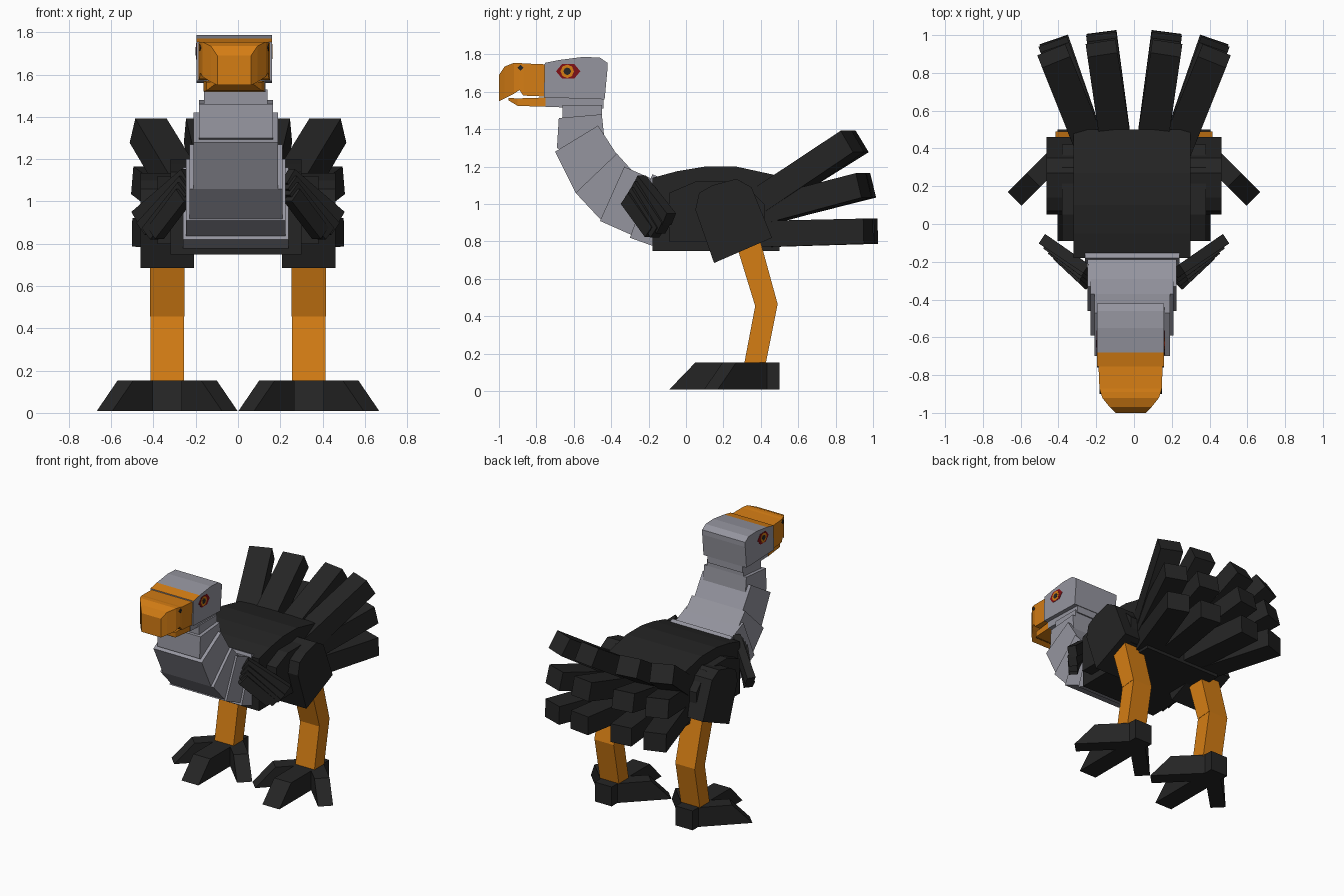
import bpy, bmesh, math
from mathutils import Vector

cube = bpy.data.objects.get("Cube")
if cube:
    bpy.data.objects.remove(cube, do_unlink=True)


def material(name, rgb):
    m = bpy.data.materials.new(name)
    m.use_nodes = True
    m.diffuse_color = (*rgb, 1)
    m.node_tree.nodes["Principled BSDF"].inputs["Base Color"].default_value = (*rgb, 1)
    return m


BLACK = material("charcoal", (0.018, 0.018, 0.018))
GREY = material("skin grey", (0.30, 0.30, 0.345))
ORANGE = material("orange", (0.66, 0.205, 0.007))
RED = material("dark red", (0.22, 0.005, 0.008))


def rings_to_object(name, rings, *mats):
    """Skin a row of matching point loops and cap both ends."""
    bm = bmesh.new()
    loops = [[bm.verts.new(p) for p in ring] for ring in rings]
    n = len(loops[0])
    for a, b in zip(loops, loops[1:]):
        for i in range(n):
            j = (i + 1) % n
            bm.faces.new((a[i], a[j], b[j], b[i]))
    bm.faces.new(loops[0])
    bm.faces.new(loops[-1])
    bmesh.ops.recalc_face_normals(bm, faces=bm.faces)
    me = bpy.data.meshes.new(name)
    bm.to_mesh(me)
    bm.free()
    for m in mats:
        me.materials.append(m)
    ob = bpy.data.objects.new(name, me)
    bpy.context.collection.objects.link(ob)
    return ob


def prism(name, profile, x, half, *mats):
    """Side profile of (y, z) points extruded across x."""
    return rings_to_object(name, [[(x + s * half, y, z) for y, z in profile] for s in (-1, 1)], *mats)


def loft(name, stations, x, mat):
    """Rectangular sections along y: (y, half width, top, bottom)."""
    return rings_to_object(name, [[(x - w, y, b), (x + w, y, b), (x + w, y, t), (x - w, y, t)]
                                  for y, w, t, b in stations], mat)


def beam(name, start, end, size0, size1, mat):
    """Tapered box between two points; sizes are (width, height)."""
    a, b = Vector(start), Vector(end)
    d = (b - a).normalized()
    side = d.cross(Vector((0, 0, 1))).normalized()
    up = side.cross(d)
    rings = []
    for p, (w, h) in ((a, size0), (b, size1)):
        rings.append([p + side * w / 2 * i + up * h / 2 * j
                      for i, j in ((-1, -1), (1, -1), (1, 1), (-1, 1))])
    return rings_to_object(name, rings, mat)


def disc(name, x, y, z, ry, rz, sides, thick, mat):
    """Thin polygon plate facing sideways."""
    pts = [(y + ry * math.cos(math.tau * i / sides), z + rz * math.sin(math.tau * i / sides))
           for i in range(sides)]
    return prism(name, pts, x, thick, mat)


# Body and flanks
prism("body", [(-.18, .75), (-.18, 1.14), (-.05, 1.175), (.1, 1.2), (.27, 1.2),
               (.5, 1.15), (.5, .75)], -.01, .31, BLACK)
prism("flanks", [(-.09, .8), (-.09, 1.06), (.05, 1.12), (.3, 1.12), (.42, 1.0), (.42, .8)],
      0, .38, BLACK)

# Neck: overlapping blocks curving up to the head
neck = [
    (.25, [(-.30, .82), (-.16, .77), (-.05, 1.10), (-.18, 1.16)]),
    (.235, [(-.46, .91), (-.28, .83), (-.17, 1.13), (-.33, 1.20)]),
    (.22, [(-.59, 1.06), (-.45, .91), (-.28, 1.17), (-.37, 1.27)]),
    (.20, [(-.70, 1.28), (-.59, 1.06), (-.36, 1.25), (-.47, 1.42)]),
    (.175, [(-.69, 1.30), (-.60, 1.25), (-.43, 1.29), (-.45, 1.48), (-.68, 1.46)]),
    (.15, [(-.66, 1.44), (-.45, 1.44), (-.45, 1.53), (-.66, 1.53)]),
]
for i, (half, profile) in enumerate(neck):
    prism(f"neck_block_{i + 1}", profile, -.01, half, GREY)

# Head with an orange brow face above the beak
prism("jaw", [(-.75, 1.52), (-.44, 1.51), (-.44, 1.575), (-.75, 1.575)], -.015, .145, GREY)
head = prism("head", [(-.76, 1.57), (-.755, 1.755), (-.68, 1.77), (-.55, 1.787), (-.46, 1.783),
                      (-.42, 1.755), (-.42, 1.72), (-.435, 1.56)], -.018, .178, GREY, ORANGE)
for f in head.data.polygons:
    if f.center.y < -.69 and f.normal.z > .5:
        f.material_index = 1

# Beak
loft("upper_beak", [(-.75, .17, 1.747, 1.575), (-.87, .165, 1.752, 1.58), (-.89, .16, 1.755, 1.61),
                    (-.92, .15, 1.755, 1.59), (-.97, .11, 1.735, 1.565), (-1.0, .08, 1.69, 1.55)],
     -.018, ORANGE)
loft("lower_beak", [(-.74, .145, 1.57, 1.52), (-.90, .13, 1.565, 1.525), (-.95, .09, 1.567, 1.555)],
     -.018, ORANGE)

for s, side in ((1, "left"), (-1, "right")):
    # Eyes and nostrils
    x = -.018 + s * .178
    disc(f"{side}_eye_rim", x, -.63, 1.71, .065, .045, 6, .002, RED)
    disc(f"{side}_eye_iris", x, -.635, 1.71, .036, .036, 8, .003, ORANGE)
    disc(f"{side}_eye_pupil", x, -.635, 1.71, .02, .02, 8, .004, BLACK)
    disc(f"{side}_nostril", -.018 + s * .161, -.885, 1.728, .016, .016, 4, .004, BLACK)

    # Legs
    prism(f"{side}_thigh", [(.15, .685), (.05, .97), (.07, 1.06), (.14, 1.1), (.27, 1.135),
                            (.35, 1.09), (.46, .82)], s * .335, .127, BLACK)
    prism(f"{side}_upper_leg", [(.27, .78), (.37, .455), (.49, .465), (.39, .83)],
          s * .335, .081, ORANGE)
    prism(f"{side}_lower_leg", [(.37, .455), (.31, .14), (.425, .14), (.49, .465)],
          s * .335, .079, ORANGE)

    # Foot: three toes with sloped tips, the middle one reaching back as the heel
    toe = [(0, .008), (0, .153), (-.28, .153), (-.42, .008)]
    prism(f"{side}_middle_toe", [(.5, .008), (.5, .153), (.05, .153), (-.09, .008)],
          s * .335, .07, BLACK)
    for turn, label in ((1, "outer"), (-1, "inner")):
        ob = prism(f"{side}_{label}_toe", toe, 0, .052, BLACK)
        ob.location = (s * .335, .43, 0)
        ob.rotation_euler.z = s * turn * math.radians(45)

    # Wing: fan of four short feathers
    for i in range(4):
        t = i / 3
        beam(f"{side}_wing_feather_{i + 1}",
             (s * (.235 + .02 * t), -.25 - .06 * t, 1.12 - .09 * t),
             (s * (.47 - .08 * t), -.09 - .09 * t, .92 - .07 * t - .03 * math.sin(math.pi * t)),
             (.055, .08), (.06, .075), BLACK)

    # Tail: three layers of spreading feathers
    layers = (("top", 1.02, 1.335, .90), ("middle", .96, 1.10, .96), ("bottom", .84, .855, .985))
    for label, z0, z1, y1 in layers:
        for name, x0, x1, dy in (("inner", .095, .172, .03), ("outer", .235, .425, -.01)):
            beam(f"{side}_{label}_{name}_tail_feather", (s * x0, .42, z0), (s * x1, y1 + dy, z1),
                 (.165, .14), (.16, .135), BLACK)
